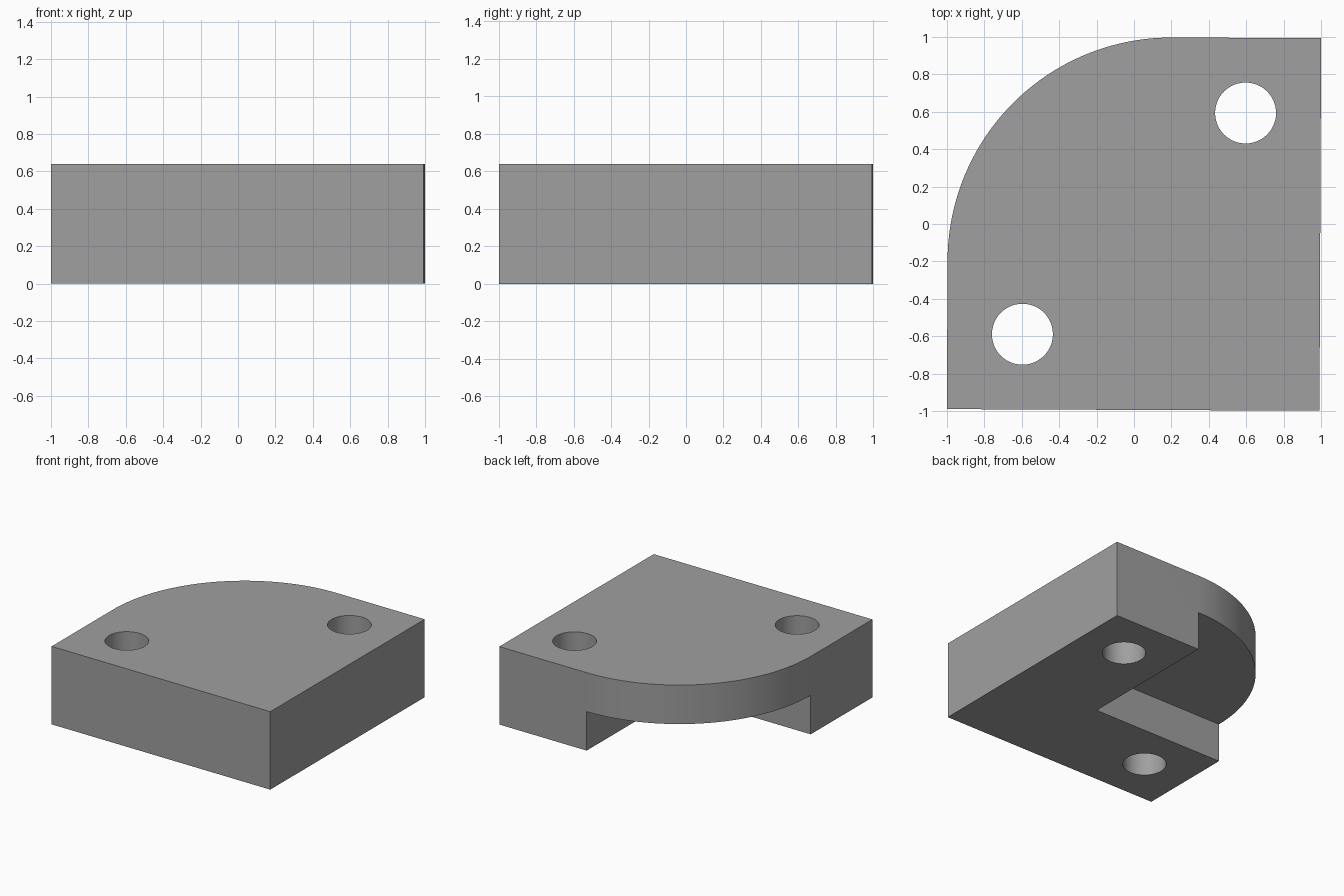
import bpy, bmesh, math
from mathutils import Matrix

if "Cube" in bpy.data.objects:
    bpy.data.objects.remove(bpy.data.objects["Cube"])

HALF, HEIGHT, NOTCH_H = 0.996, 0.64, 0.32
CX, CY = 0.2, -0.2          # inner corner of the notch and centre of the round
HOLE, HOLE_R = 0.594, 0.163


def prism(name, points, z0, z1):
    """Extrude a counter-clockwise outline from z0 to z1."""
    bm = bmesh.new()
    face = bm.faces.new([bm.verts.new((x, y, z0)) for x, y in points])
    top = bmesh.ops.extrude_face_region(bm, geom=[face])
    verts = [g for g in top["geom"] if isinstance(g, bmesh.types.BMVert)]
    bmesh.ops.translate(bm, vec=(0, 0, z1 - z0), verts=verts)
    bmesh.ops.recalc_face_normals(bm, faces=bm.faces)
    mesh = bpy.data.meshes.new(name)
    bm.to_mesh(mesh)
    bm.free()
    obj = bpy.data.objects.new(name, mesh)
    bpy.context.collection.objects.link(obj)
    return obj


def arc(cx, cy, r, a0, a1, n):
    return [(cx + r * math.cos(a0 + (a1 - a0) * i / n),
             cy + r * math.sin(a0 + (a1 - a0) * i / n)) for i in range(n + 1)]


# Block with one large rounded corner
outline = [(-HALF, -HALF), (HALF, -HALF), (HALF, HALF)]
outline += arc(CX, CY, HALF + CX, math.pi / 2, math.pi, 40)
block = prism("corner_block", outline, 0, HEIGHT)

# Notch under the rounded corner, and two through holes
cutters = [prism("notch_cutter", [(-2, CY), (CX, CY), (CX, 2), (-2, 2)], -0.5, NOTCH_H)]
for s in (-1, 1):
    circle = arc(s * HOLE, s * HOLE, HOLE_R, 0, 2 * math.pi, 48)[:-1]
    cutters.append(prism("hole_cutter", circle, -0.5, 1.5))

bpy.context.view_layer.objects.active = block
block.select_set(True)
for cutter in cutters:
    cutter.hide_render = True
    mod = block.modifiers.new("cut", "BOOLEAN")
    mod.operation, mod.solver, mod.object = "DIFFERENCE", "EXACT", cutter
    bpy.ops.object.modifier_apply(modifier=mod.name)
for cutter in cutters:
    bpy.data.objects.remove(cutter)

# The block sits turned very slightly clockwise
block.data.transform(Matrix.Translation((0, 0.002, 0)) @ Matrix.Rotation(math.radians(-0.25), 4, "Z"))

grey = bpy.data.materials.new("plain grey")
grey.diffuse_color = (0.35, 0.35, 0.35, 1)
grey.use_nodes = True
grey.node_tree.nodes["Principled BSDF"].inputs["Base Color"].default_value = grey.diffuse_color
block.data.materials.clear()
block.data.materials.append(grey)
bpy.ops.object.shade_smooth_by_angle(angle=math.radians(30))
